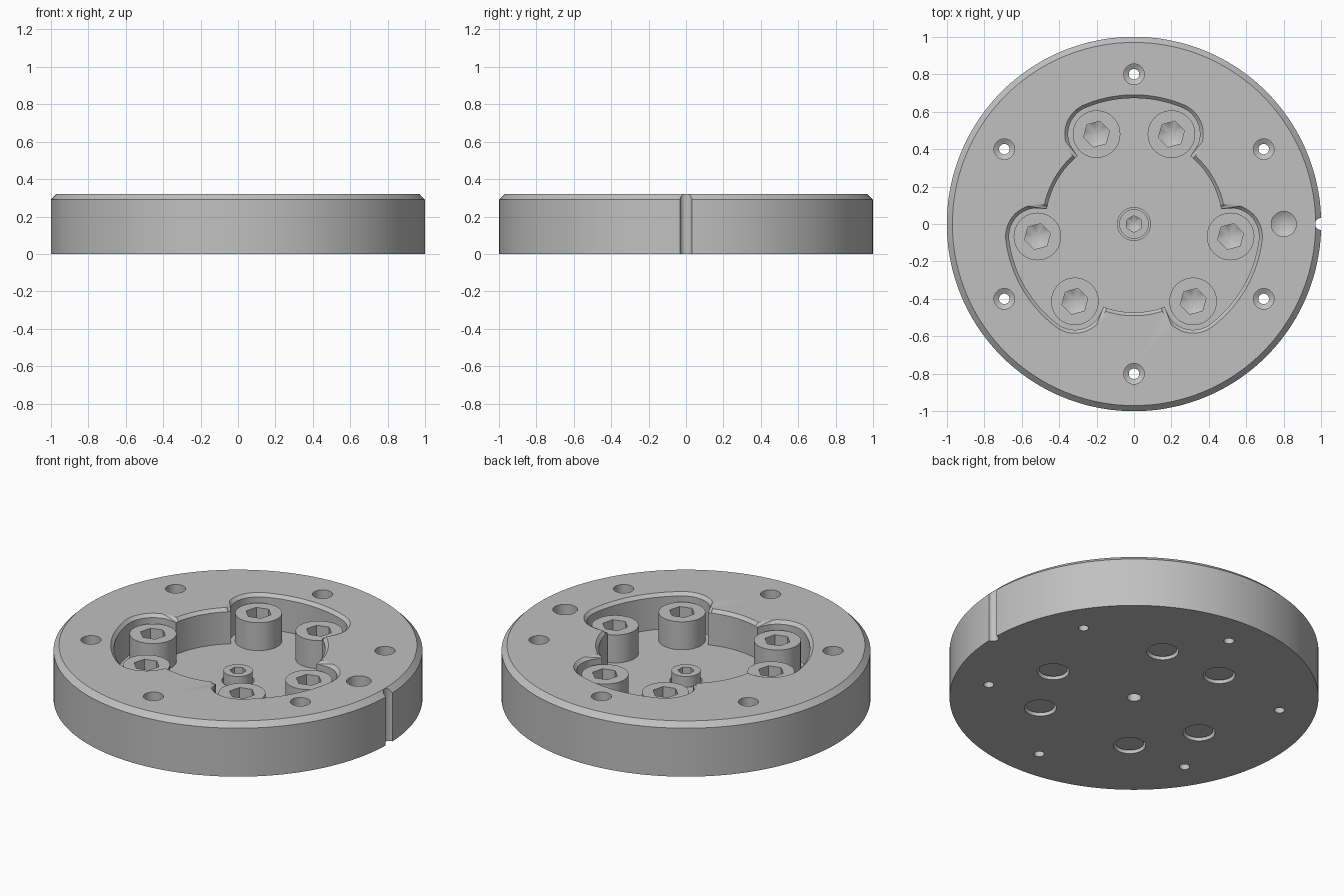
import bpy, bmesh, math
from math import sin, cos, tau, radians, hypot, atan2

if "Cube" in bpy.data.objects:
    bpy.data.objects.remove(bpy.data.objects["Cube"])

steel = bpy.data.materials.new("steel_grey")
GREY = (0.53, 0.53, 0.53, 1)
steel.use_nodes = True
steel.diffuse_color = GREY
steel.node_tree.nodes["Principled BSDF"].inputs["Base Color"].default_value = GREY

HEIGHT, FLOOR = 0.32, 0.11
BOLT_X, BOLT_Y = 0.2, 0.48      # one bolt in the lobe facing the back


def loft(bm, rings, x=0, y=0, n=48):
    """Closed solid through rings (radius or radius function, z), bottom to top."""
    loops = []
    for r, z in rings:
        if r == 0:
            loops.append([bm.verts.new((x, y, z))])
            continue
        pts = []
        for i in range(n):
            a = tau * i / n
            d = r(a) if callable(r) else r
            pts.append(bm.verts.new((x + d * cos(a), y + d * sin(a), z)))
        loops.append(pts)
    for low, high in zip(loops, loops[1:]):
        for i in range(n):
            j = (i + 1) % n
            if len(low) == 1:
                bm.faces.new((low[0], high[j], high[i]))
            elif len(high) == 1:
                bm.faces.new((low[i], low[j], high[0]))
            else:
                bm.faces.new((low[i], low[j], high[j], high[i]))
    if len(loops[0]) > 1:
        bm.faces.new(loops[0][::-1])
    if len(loops[-1]) > 1:
        bm.faces.new(loops[-1])


def finish(bm, name):
    bmesh.ops.recalc_face_normals(bm, faces=bm.faces)
    mesh = bpy.data.meshes.new(name)
    bm.to_mesh(mesh)
    bm.free()
    mesh.materials.append(steel)
    ob = bpy.data.objects.new(name, mesh)
    bpy.context.collection.objects.link(ob)
    return ob


def activate(ob):
    bpy.ops.object.select_all(action='DESELECT')
    ob.select_set(True)
    bpy.context.view_layer.objects.active = ob


def cut(ob, bm):
    cutter = finish(bm, "cutter")
    cutter.hide_render = True
    mod = ob.modifiers.new("cut", 'BOOLEAN')
    mod.operation, mod.solver, mod.object = 'DIFFERENCE', 'EXACT', cutter
    activate(ob)
    bpy.ops.object.modifier_apply(modifier=mod.name)
    bpy.data.objects.remove(cutter)


def smooth(ob):
    activate(ob)
    bpy.ops.object.shade_smooth_by_angle(angle=radians(30))


def pocket(off):
    """Three-lobed outline: a round well plus a rounded lobe every third of a turn."""
    d, half = hypot(BOLT_X, BOLT_Y), atan2(BOLT_X, BOLT_Y)
    corner = 0.152 + off

    def radius(a):
        phi = abs((a - tau / 4 + tau / 6) % (tau / 3) - tau / 6)
        if phi <= half:
            return d + corner
        side = d * sin(phi - half)
        well = 0.472 + off
        if side >= corner:
            return well
        return max(well, d * cos(phi - half) + math.sqrt(corner ** 2 - side ** 2))
    return radius


def hexagon(apothem, turn):
    return lambda a: apothem / cos((a - turn) % (tau / 6) - tau / 12)


def turned(x, y, k):
    a = k * tau / 3
    return x * cos(a) - y * sin(a), x * sin(a) + y * cos(a)


# Chamfered disc
bm = bmesh.new()
loft(bm, [(1, 0), (1, HEIGHT - 0.03), (0.97, HEIGHT)], n=144)
body = finish(bm, "flange_body")

# Pocket with chamfered lip, rim holes, blind hole and edge notch
bm = bmesh.new()
loft(bm, [(pocket(0), FLOOR), (pocket(0), HEIGHT - 0.018),
          (pocket(0.018), HEIGHT), (pocket(0.04), HEIGHT + 0.022)], n=480)
for k in range(6):
    a = tau / 4 + k * tau / 6
    loft(bm, [(0.028, -0.1), (0.028, 0.15), (0.055, 0.166), (0.055, 0.4)],
         0.8 * cos(a), 0.8 * sin(a), 32)
loft(bm, [(0, 0.11), (0.067, 0.15), (0.067, 0.4)], 0.8, 0)
loft(bm, [(0.032, -0.1), (0.032, 0.4)], 1, 0, 32)
cut(body, bm)

# Bolt holes through the pocket floor
bolts = [turned(s * BOLT_X, BOLT_Y, k) for k in range(3) for s in (-1, 1)]
bm = bmesh.new()
for x, y in bolts:
    loft(bm, [(0.087, -0.1), (0.087, 0.2)], x, y)
loft(bm, [(0.038, -0.1), (0.038, 0.08), (0.088, 0.08), (0.088, 0.2)])
cut(body, bm)
smooth(body)


def socket_bolt(name, x, y, head, shank, seat, top, end, apothem, depth, turn):
    bm = bmesh.new()
    loft(bm, [(shank, end), (shank, seat), (head, seat), (head, top)], x, y)
    ob = finish(bm, name)
    # Hex socket with a drilled cone at the bottom
    bm = bmesh.new()
    key = hexagon(apothem, turn)
    low = top - depth
    loft(bm, [(0, low - apothem * 0.6), (apothem * 0.98, low),
              (key, low + 0.001), (key, top + 0.1)], x, y)
    cut(ob, bm)
    smooth(ob)


for i, (x, y) in enumerate(bolts):
    socket_bolt(f"socket_bolt_{i + 1}", x, y, 0.127, 0.077, FLOOR, 0.277, 0.015,
                0.062, 0.08, tau / 48 * 2)
socket_bolt("centre_bolt", 0, 0, 0.079, 0.033, 0.08, 0.17, 0.05, 0.039, 0.045, tau / 12)
